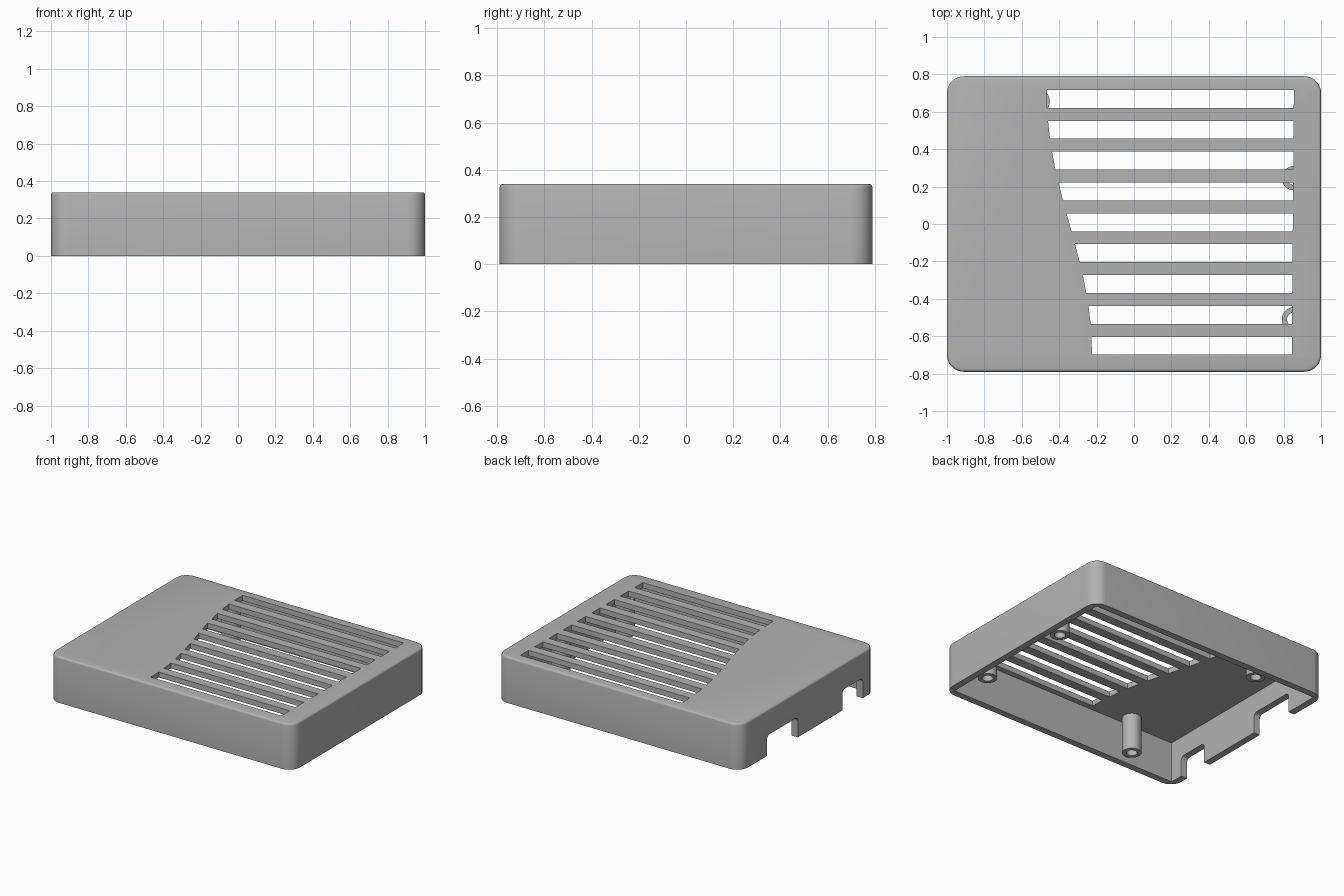
import bpy
import bmesh
import math
from mathutils import Matrix

HALF_X, HALF_Y, HEIGHT = 1.0, 0.79, 0.34
WALL, CEILING = 0.05, 0.30

old = bpy.data.objects.get("Cube")
if old:
    bpy.data.objects.remove(old, do_unlink=True)

grey = bpy.data.materials.new("plain_grey")
grey.use_nodes = True
colour = (0.45, 0.45, 0.45, 1)
grey.diffuse_color = colour
grey.node_tree.nodes["Principled BSDF"].inputs["Base Color"].default_value = colour


def make_object(name, bm):
    bmesh.ops.recalc_face_normals(bm, faces=bm.faces)
    mesh = bpy.data.meshes.new(name)
    bm.to_mesh(mesh)
    bm.free()
    mesh.materials.append(grey)
    obj = bpy.data.objects.new(name, mesh)
    bpy.context.collection.objects.link(obj)
    return obj


def box(x0, x1, y0, y1, z0, z1):
    bm = bmesh.new()
    bmesh.ops.create_cube(bm, size=1)
    size = Matrix.Diagonal((x1 - x0, y1 - y0, z1 - z0, 1))
    centre = Matrix.Translation(((x0 + x1) / 2, (y0 + y1) / 2, (z0 + z1) / 2))
    bm.transform(centre @ size)
    return bm


def round_edges(bm, test, radius, segments):
    edges = [e for e in bm.edges if test(*[v.co for v in e.verts])]
    bmesh.ops.bevel(bm, geom=edges, offset=radius, segments=segments,
                    profile=0.5, affect='EDGES')


def activate(obj):
    bpy.ops.object.select_all(action='DESELECT')
    obj.select_set(True)
    bpy.context.view_layer.objects.active = obj


def cut(obj, cutter):
    cutter.hide_render = True
    mod = obj.modifiers.new("cut", 'BOOLEAN')
    mod.operation = 'DIFFERENCE'
    mod.solver = 'EXACT'
    mod.object = cutter
    activate(obj)
    bpy.ops.object.modifier_apply(modifier=mod.name)
    bpy.data.objects.remove(cutter, do_unlink=True)


# Outer shell: rounded corners, small rounded top rim
bm = box(-HALF_X, HALF_X, -HALF_Y, HALF_Y, 0, HEIGHT)
round_edges(bm, lambda a, b: abs(a.z - b.z) > 0.1, 0.09, 10)
round_edges(bm, lambda a, b: min(a.z, b.z) > HEIGHT - 0.001, 0.014, 3)
cover = make_object("cover", bm)

# Hollow inside, open at the bottom
cut(cover, make_object("cavity", box(WALL - HALF_X, HALF_X - WALL,
                                     WALL - HALF_Y, HALF_Y - WALL, -0.1, CEILING)))

# Port openings in the side wall
for y0, y1 in ((0.12, 0.48), (-0.64, -0.40)):
    bm = box(-1.1, -0.9, y0, y1, -0.1, 0.15)
    round_edges(bm, lambda a, b: abs(a.x - b.x) > 0.1 and a.z > 0, 0.03, 5)
    cut(cover, make_object("port", bm))


# Vent slots whose left ends follow a gentle wave
def slot_left(y):
    return -0.345 - 0.12 * math.sin(math.pi / 2 * y / 0.68)


def slot_right(y):
    return 0.849 + 0.008 * y


bm = bmesh.new()
for i in range(9):
    mid = 0.669 - 0.165 * i
    lo, hi = mid - 0.048, mid + 0.048
    outline = [(slot_left(lo), lo), (slot_right(lo), lo),
               (slot_right(hi), hi), (slot_left(hi), hi)]
    face = bm.faces.new([bm.verts.new((x, y, CEILING - 0.05)) for x, y in outline])
    top = bmesh.ops.extrude_face_region(bm, geom=[face])["geom"]
    bmesh.ops.translate(bm, vec=(0, 0, 0.2),
                        verts=[v for v in top if isinstance(v, bmesh.types.BMVert)])
cut(cover, make_object("slots", bm))


# Hollow screw posts hanging from the ceiling
def screw_post(name, x, y, outer=0.065, inner=0.037, bottom=0.03, sides=32):
    bm = bmesh.new()
    profile = [(outer, bottom), (outer, CEILING), (inner, CEILING), (inner, bottom)]
    rings = []
    for radius, z in profile:
        angles = [math.tau * k / sides for k in range(sides)]
        rings.append([bm.verts.new((x + radius * math.cos(a), y + radius * math.sin(a), z))
                      for a in angles])
    for i, ring in enumerate(rings):
        following = rings[(i + 1) % len(rings)]
        for k in range(sides):
            n = (k + 1) % sides
            bm.faces.new((ring[k], ring[n], following[n], following[k]))
    return make_object(name, bm)


parts = [cover,
         screw_post("post_left_back", 0.855, 0.245),
         screw_post("post_left_front", 0.855, -0.51),
         screw_post("post_right_back", -0.515, 0.655),
         screw_post("post_right_front", -0.53, -0.655)]

for part in parts:
    activate(part)
    bpy.ops.object.shade_smooth_by_angle(angle=math.radians(35))
